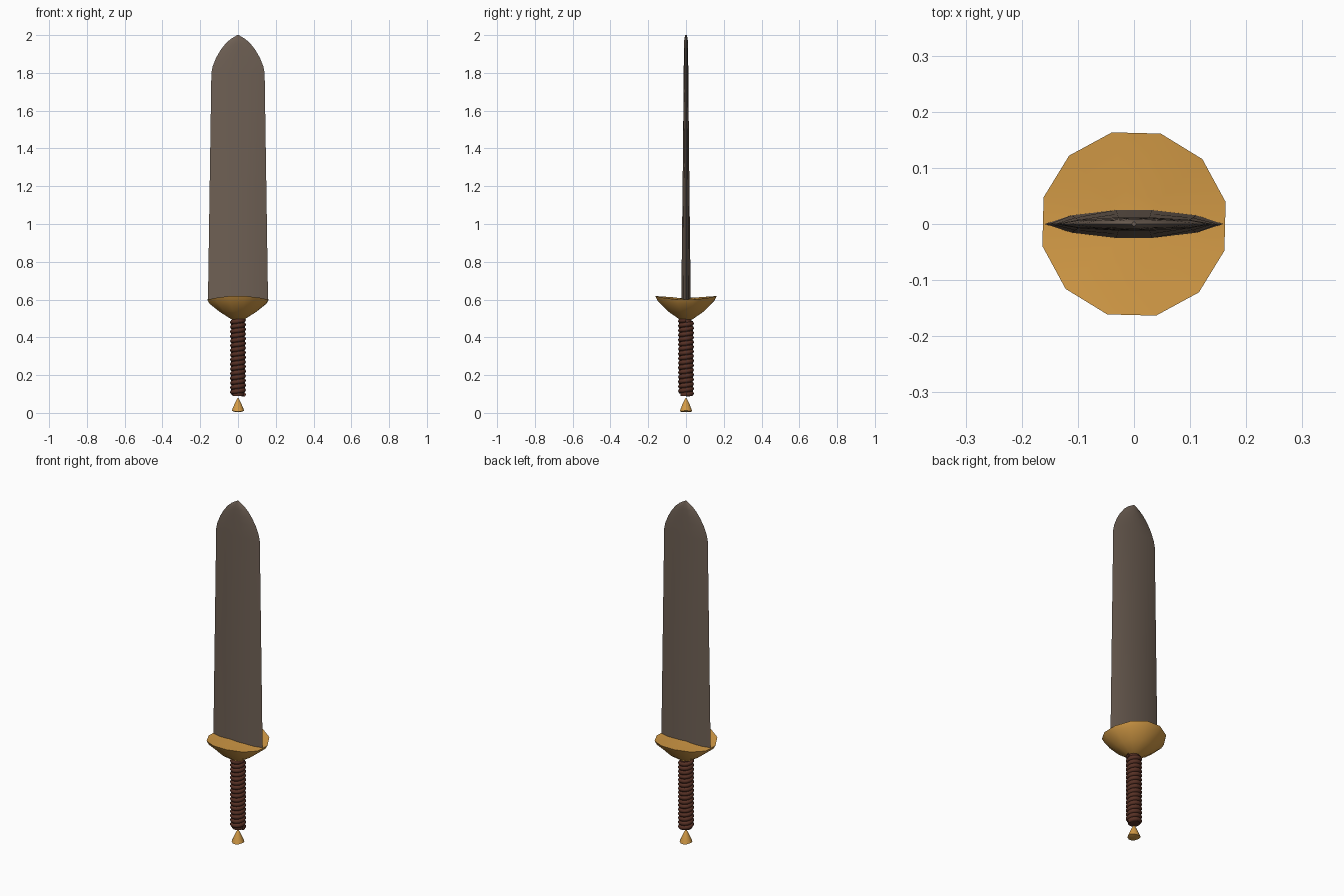
import bpy, bmesh, math

if "Cube" in bpy.data.objects:
    bpy.data.objects.remove(bpy.data.objects["Cube"], do_unlink=True)


def material(name, rgb):
    mat = bpy.data.materials.new(name)
    mat.use_nodes = True
    mat.diffuse_color = (*rgb, 1)
    mat.node_tree.nodes["Principled BSDF"].inputs["Base Color"].default_value = (*rgb, 1)
    return mat


steel = material("dark steel", (0.155, 0.115, 0.088))
gold = material("warm gold", (0.66, 0.33, 0.062))
leather = material("brown leather", (0.095, 0.03, 0.018))


def loft(name, rings, mat, angle, close=False):
    """Skin a list of equal-length rings; cap both ends unless closed into a loop."""
    bm = bmesh.new()
    loops = [[bm.verts.new(p) for p in ring] for ring in rings]
    for low, high in zip(loops, loops[1:]):
        n = len(low)
        for i in range(n):
            j = (i + 1) % n
            bm.faces.new((low[i], low[j], high[j], high[i]))
    bm.faces.new(loops[0][::-1])
    bm.faces.new(loops[-1])
    bmesh.ops.recalc_face_normals(bm, faces=bm.faces)
    mesh = bpy.data.meshes.new(name)
    bm.to_mesh(mesh)
    bm.free()
    mesh.materials.append(mat)
    obj = bpy.data.objects.new(name, mesh)
    bpy.context.collection.objects.link(obj)
    bpy.ops.object.select_all(action="DESELECT")
    obj.select_set(True)
    bpy.context.view_layer.objects.active = obj
    bpy.ops.object.shade_smooth_by_angle(angle=math.radians(angle))
    return obj


def saddle_ring(radius, z, lift, sides=12, turn=13.5):
    """Ring whose height rises towards the front and the back."""
    ring = []
    for i in range(sides):
        a = math.radians(turn) + math.tau * i / sides
        ring.append((radius * math.cos(a), radius * math.sin(a),
                     z + lift * math.sin(a) ** 2))
    return ring


# Blade: flattened eight-sided section, tapering to a rounded point
def blade_ring(z, half_width, half_thick):
    outline = [(1, 0), (0.7, 0.62), (0.2, 1), (-0.2, 1), (-0.7, 0.62),
               (-1, 0), (-0.7, -0.62), (-0.2, -1), (0.2, -1), (0.7, -0.62)]
    return [(x * half_width, y * half_thick, z) for x, y in outline]


blade_profile = [(0.595, 0.159, 0.025), (1.2, 0.15, 0.018), (1.8, 0.141, 0.012),
                 (1.835, 0.134, 0.012), (1.88, 0.116, 0.011), (1.92, 0.093, 0.011),
                 (1.955, 0.066, 0.01), (1.98, 0.038, 0.009), (2.0, 0.004, 0.004)]
loft("blade", [blade_ring(*p) for p in blade_profile], steel, 30)

# Guard: faceted cup with a saddle-shaped top
loft("guard", [saddle_ring(0.035, 0.495, 0), saddle_ring(0.1, 0.535, 0.004),
               saddle_ring(0.155, 0.577, 0.018), saddle_ring(0.168, 0.598, 0.022),
               saddle_ring(0.06, 0.604, 0.008)], gold, 35)

# Pommel: small flared cap, the guard's shape in miniature
loft("pommel", [saddle_ring(0.014, 0.004, 0), saddle_ring(0.034, 0.012, -0.005),
                saddle_ring(0.031, 0.019, -0.003), saddle_ring(0.02, 0.045, 0),
                saddle_ring(0.008, 0.07, 0), saddle_ring(0.003, 0.078, 0)], gold, 35)

# Grip core
loft("grip_core", [saddle_ring(0.031, z, 0) for z in (0.09, 0.5)], leather, 40)

# Grip wrap: one cord wound around the core
turns, steps, sides = 16, 16, 6
cord = []
for k in range(turns * steps + 1):
    a = math.tau * k / steps
    z = 0.097 + 0.395 * k / (turns * steps)
    ring = []
    for s in range(sides):
        b = math.tau * s / sides
        r = 0.03 + 0.013 * math.cos(b)
        ring.append((r * math.cos(a), r * math.sin(a), z + 0.013 * math.sin(b)))
    cord.append(ring)
loft("grip_wrap", cord, leather, 65)
